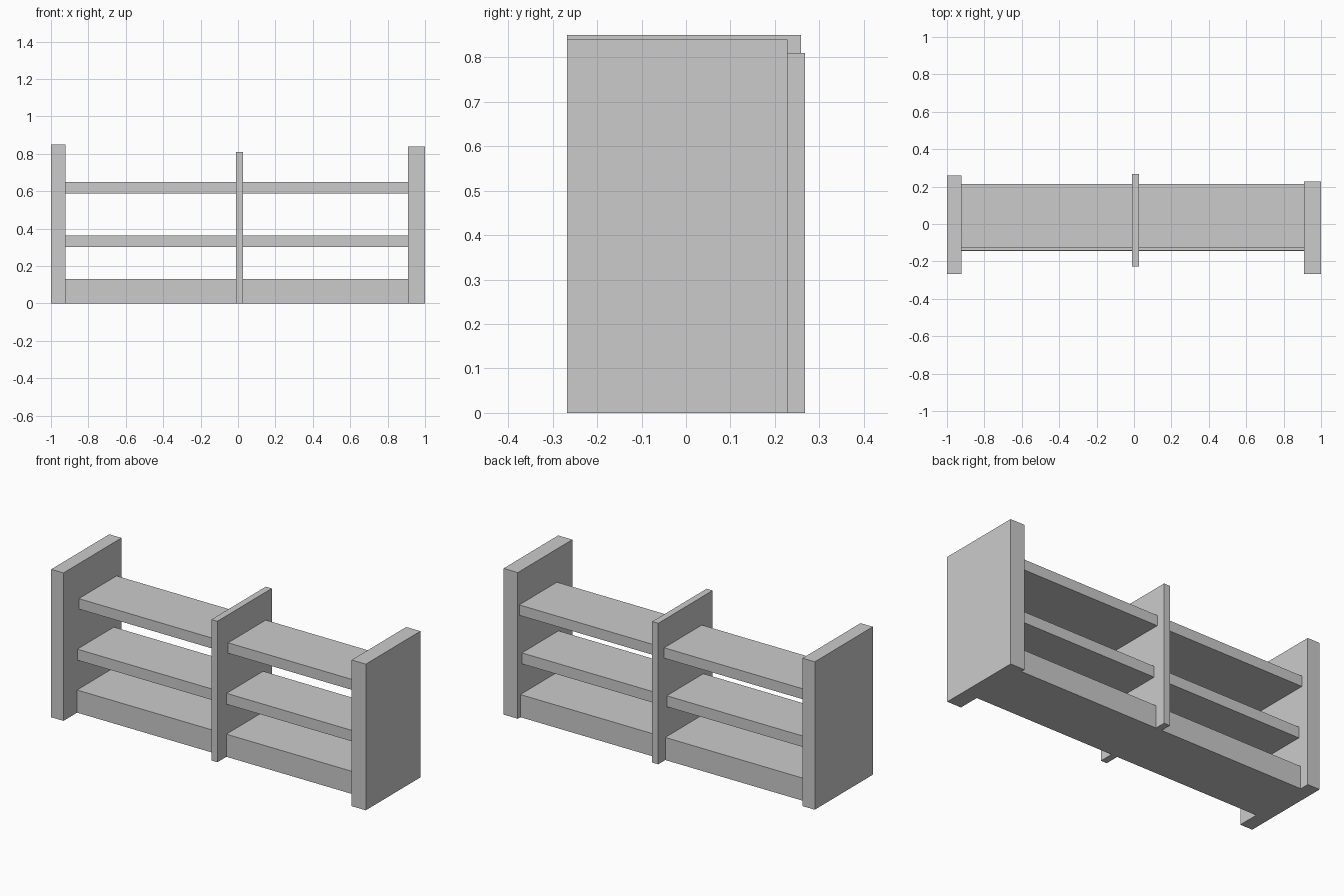
import bpy
import bmesh
from mathutils import Vector

if "Cube" in bpy.data.objects:
    bpy.data.objects.remove(bpy.data.objects["Cube"])


def box(name, x, y, z):
    """Box spanning the given (min, max) ranges."""
    bm = bmesh.new()
    bmesh.ops.create_cube(bm, size=1)
    size = Vector((x[1] - x[0], y[1] - y[0], z[1] - z[0]))
    bmesh.ops.scale(bm, vec=size, verts=bm.verts)
    mesh = bpy.data.meshes.new(name)
    bm.to_mesh(mesh)
    bm.free()
    obj = bpy.data.objects.new(name, mesh)
    obj.location = [(a + b) / 2 for a, b in (x, y, z)]
    bpy.context.collection.objects.link(obj)
    return obj


# Upright panels, each slightly different in size
box("left_panel", (-1.0, -0.922), (-0.268, 0.259), (0, 0.85))
box("right_panel", (0.91, 1.0), (-0.268, 0.228), (0, 0.84))
box("centre_divider", (-0.011, 0.027), (-0.226, 0.268), (0, 0.81))

# Shelves run between the side panels, through the divider
span = (-0.922, 0.91)
for name, y, z in (
    ("base_shelf", (-0.144, 0.204), (0, 0.13)),
    ("middle_shelf", (-0.142, 0.19), (0.301, 0.364)),
    ("top_shelf", (-0.128, 0.214), (0.589, 0.649)),
):
    box(name, span, y, z)
